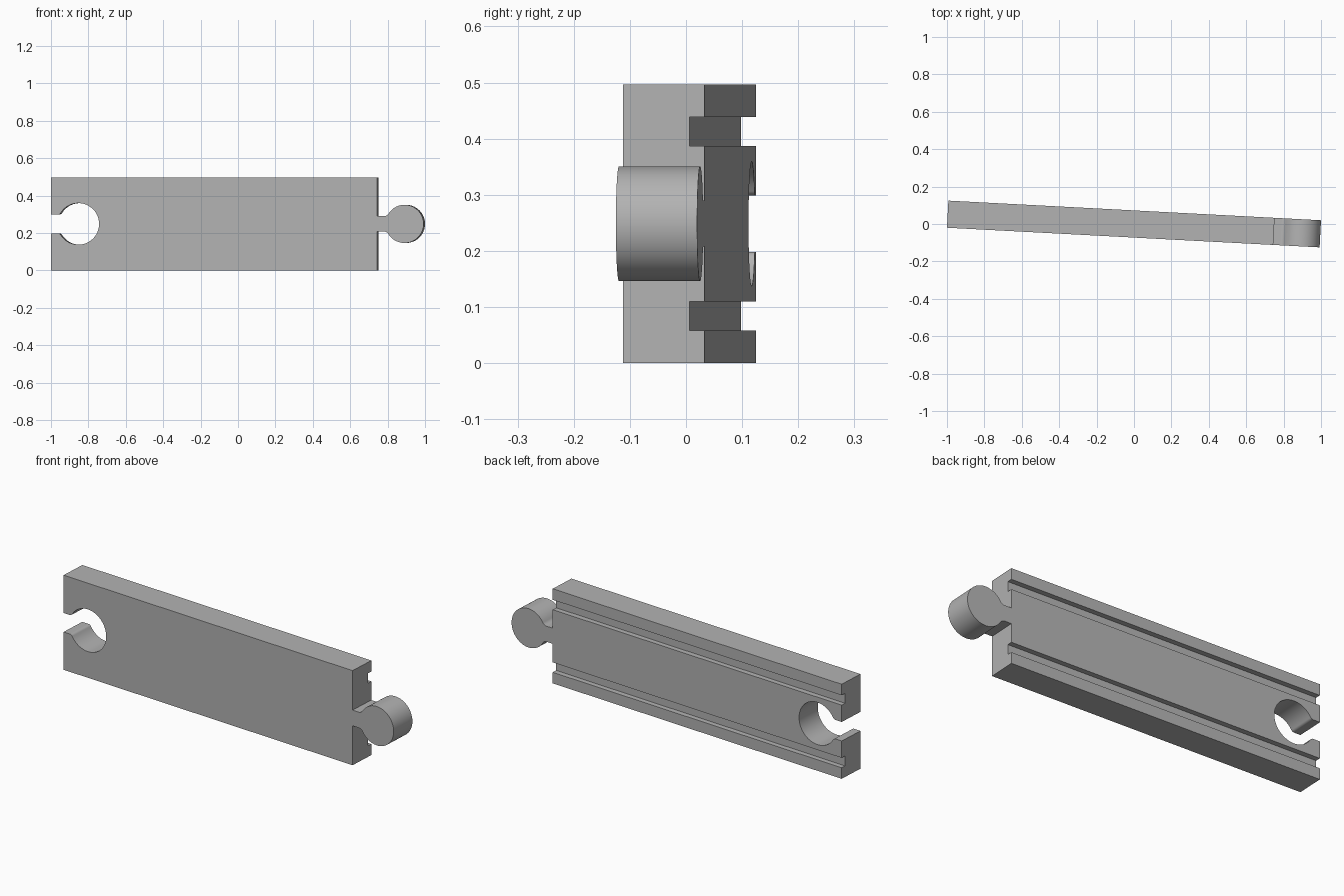
import bpy, bmesh
from math import sin, cos, pi, sqrt, atan2, radians
from mathutils import Matrix

if "Cube" in bpy.data.objects:
    bpy.data.objects.remove(bpy.data.objects["Cube"], do_unlink=True)

LENGTH, THICK, HEIGHT = 1.995, 0.145, 0.497
MID = HEIGHT / 2
LEFT, RIGHT = -LENGTH / 2, 0.749
REACH = LENGTH / 2 - 0.102 - RIGHT      # joint centre beyond the body end
PEG_R, NECK, FILLET = 0.102, 0.041, 0.0266
GAP = 0.009                             # clearance of the socket

grey = bpy.data.materials.new("plain_grey")
grey.use_nodes = True
colour = (0.45, 0.45, 0.45, 1)
grey.diffuse_color = colour
grey.node_tree.nodes["Principled BSDF"].inputs["Base Color"].default_value = colour


def arc(cx, cz, r, a0, a1, n):
    return [(cx + r * cos(a0 + (a1 - a0) * i / n), cz + r * sin(a0 + (a1 - a0) * i / n))
            for i in range(n + 1)]


def joint(start, radius, neck, fillet):
    """Keyhole outline: neck, rounded shoulders and round head, from low to high."""
    cx = start + REACH
    rise = neck + fillet
    run = sqrt((radius + fillet) ** 2 - rise ** 2)
    a = atan2(rise, run)
    upper = arc(cx, 0, radius, 0, pi - a, 40)
    upper += arc(cx - run, rise, fillet, -a, -pi / 2, 10)[1:]
    upper.append((start, neck))
    lower = [(x, -z) for x, z in reversed(upper[1:])]
    return [(x, z + MID) for x, z in lower + upper]


def prism(name, outline, y0, y1):
    """Extrude an x-z outline from y0 to y1."""
    bm = bmesh.new()
    face = bm.faces.new([bm.verts.new((x, y0, z)) for x, z in outline])
    moved = bmesh.ops.extrude_face_region(bm, geom=[face])["geom"]
    bmesh.ops.translate(bm, vec=(0, y1 - y0, 0),
                        verts=[g for g in moved if isinstance(g, bmesh.types.BMVert)])
    bmesh.ops.recalc_face_normals(bm, faces=bm.faces)
    mesh = bpy.data.meshes.new(name)
    bm.to_mesh(mesh)
    bm.free()
    mesh.materials.append(grey)
    ob = bpy.data.objects.new(name, mesh)
    bpy.context.collection.objects.link(ob)
    return ob


# Plank with a peg on one end and a matching socket in the other
outline = [(LEFT, 0), (RIGHT, 0)]
outline += joint(RIGHT, PEG_R, NECK, FILLET)
outline += [(RIGHT, HEIGHT), (LEFT, HEIGHT)]
outline += reversed(joint(LEFT, PEG_R + GAP, NECK + GAP, FILLET - GAP))
track = prism("track_piece", outline, -THICK / 2, THICK / 2)

# Two wheel grooves along the back face
bpy.context.view_layer.objects.active = track
track.select_set(True)
for low in (0.058, HEIGHT - 0.110):
    high = low + 0.052
    cutter = prism("groove_cutter", [(-1.1, low), (0.76, low), (0.76, high), (-1.1, high)],
                   THICK / 2 - 0.027, THICK / 2 + 0.05)
    cutter.hide_render = True
    mod = track.modifiers.new("groove", 'BOOLEAN')
    mod.operation, mod.solver, mod.object = 'DIFFERENCE', 'EXACT', cutter
    bpy.ops.object.modifier_apply(modifier=mod.name)
    bpy.data.objects.remove(cutter, do_unlink=True)

# The whole piece stands slightly turned
track.data.transform(Matrix.Rotation(radians(-3.02), 4, 'Z'))
bpy.ops.object.shade_smooth_by_angle(angle=radians(30))
